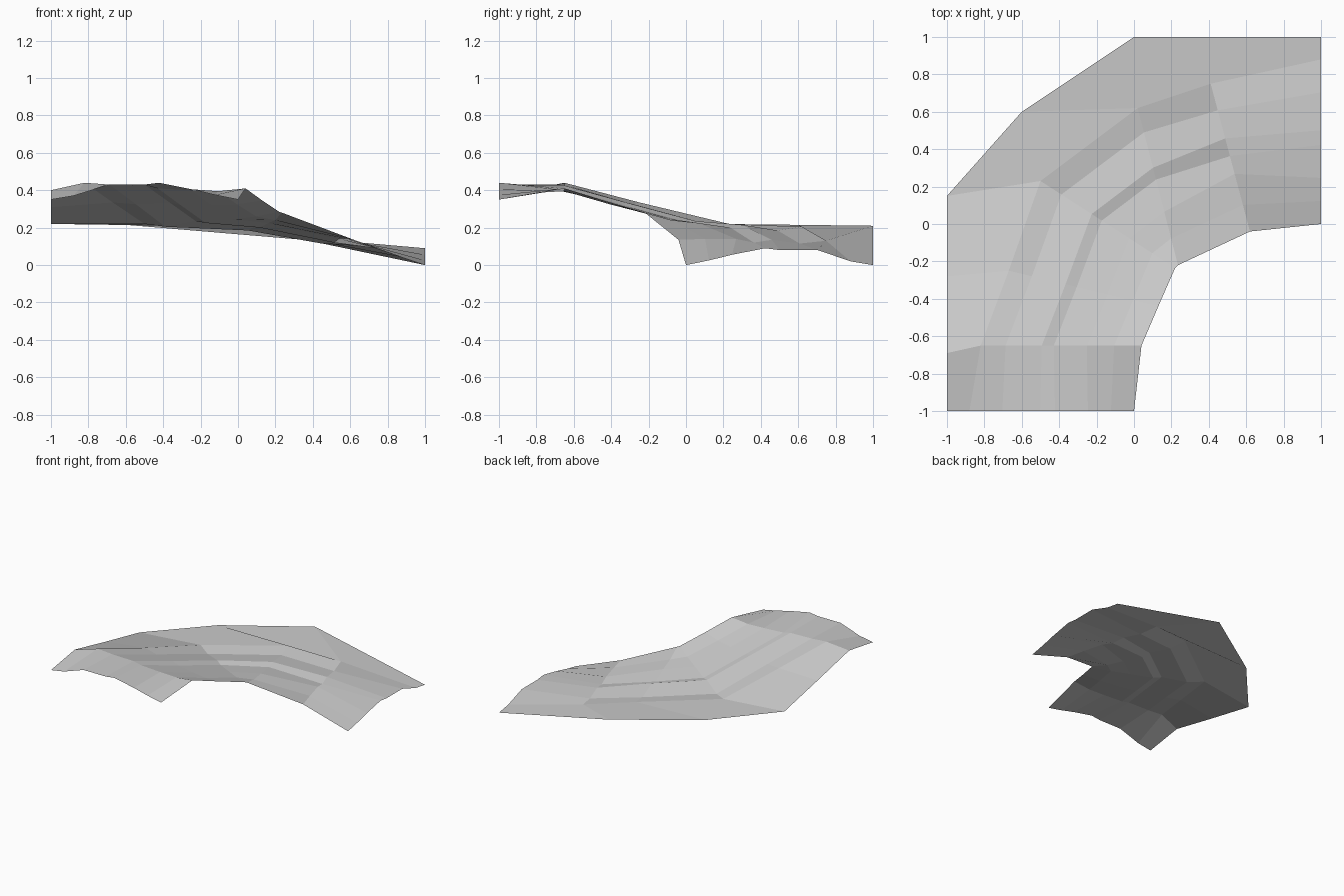
import bpy
import bmesh
from mathutils import Vector

# Remove the default object
default = bpy.data.objects.get("Cube")
if default:
    bpy.data.objects.remove(default, do_unlink=True)

# One flat colour for the whole sheet
grey = bpy.data.materials.new("plain_grey")
grey.use_nodes = True
colour = (0.6, 0.6, 0.6, 1.0)
grey.diffuse_color = colour
grey.node_tree.nodes["Principled BSDF"].inputs["Base Color"].default_value = colour

# Where the creases lie between the outer shoulder and the inner rim
END_CREASES = (0.2, 0.43, 0.52, 0.72, 0.86)
BEND_CREASES = (0.155, 0.38, 0.455, 0.66, 0.83)
EXIT_CREASES = (0.18, 0.37, 0.49, 0.61, 0.82)

# Height profile shared by both straight ends, outer edge to inner edge
END_HEIGHTS = (0, 0.02, 0.08, 0.08, 0.09, 0.055, 0.025, 0)


def cross_section(outer, shoulder, inner, creases, heights, lift=0.0):
    """Return the points of one cross-section from outer edge to inner rim."""
    outer, shoulder, inner = Vector(outer), Vector(shoulder), Vector(inner)
    plan = [outer, shoulder]
    plan += [shoulder.lerp(inner, amount) for amount in creases]
    plan.append(inner)
    return [Vector((p.x, p.y, h + lift)) for p, h in zip(plan, heights)]


# Cross-sections from the high front end, round the bend, to the low left end
sections = [
    cross_section((-1, -1), (-0.88, -1), (0, -1),
                  END_CREASES, END_HEIGHTS, lift=0.35),
    cross_section((-1, -0.69), (-0.82, -0.65), (0.04, -0.65), BEND_CREASES,
                  (0.40, 0.44, 0.43, 0.425, 0.41, 0.40, 0.395, 0.41)),
    cross_section((-1, -0.28), (-0.67, -0.25), (0.13, -0.44), BEND_CREASES,
                  (0.31, 0.335, 0.325, 0.335, 0.32, 0.32, 0.325, 0.345)),
    cross_section((-1, 0.15), (-0.5, 0.23), (0.22, -0.235), BEND_CREASES,
                  (0.22, 0.22, 0.205, 0.235, 0.225, 0.245, 0.26, 0.285)),
    cross_section((-0.6, 0.6), (0.02, 0.62), (0.235, -0.22), BEND_CREASES,
                  (0.215, 0.205, 0.185, 0.215, 0.20, 0.225, 0.24, 0.28)),
    cross_section((0, 1), (0.41, 0.75), (0.62, -0.04), EXIT_CREASES,
                  (0.21, 0.13, 0.115, 0.135, 0.12, 0.14, 0.14, 0.135)),
    cross_section((1, 1), (1, 0.88), (1, 0), END_CREASES, END_HEIGHTS),
]

# Bridge neighbouring cross-sections with flat faces, facing up
bm = bmesh.new()
rows = [[bm.verts.new(point) for point in section] for section in sections]
for near, far in zip(rows, rows[1:]):
    for column in range(len(near) - 1):
        bm.faces.new((near[column], near[column + 1],
                      far[column + 1], far[column]))
bm.normal_update()
for face in bm.faces:
    if face.normal.z < 0:
        face.normal_flip()

mesh = bpy.data.meshes.new("curved_slope")
bm.to_mesh(mesh)
bm.free()
mesh.materials.append(grey)
slope = bpy.data.objects.new("curved_slope", mesh)
bpy.context.collection.objects.link(slope)
